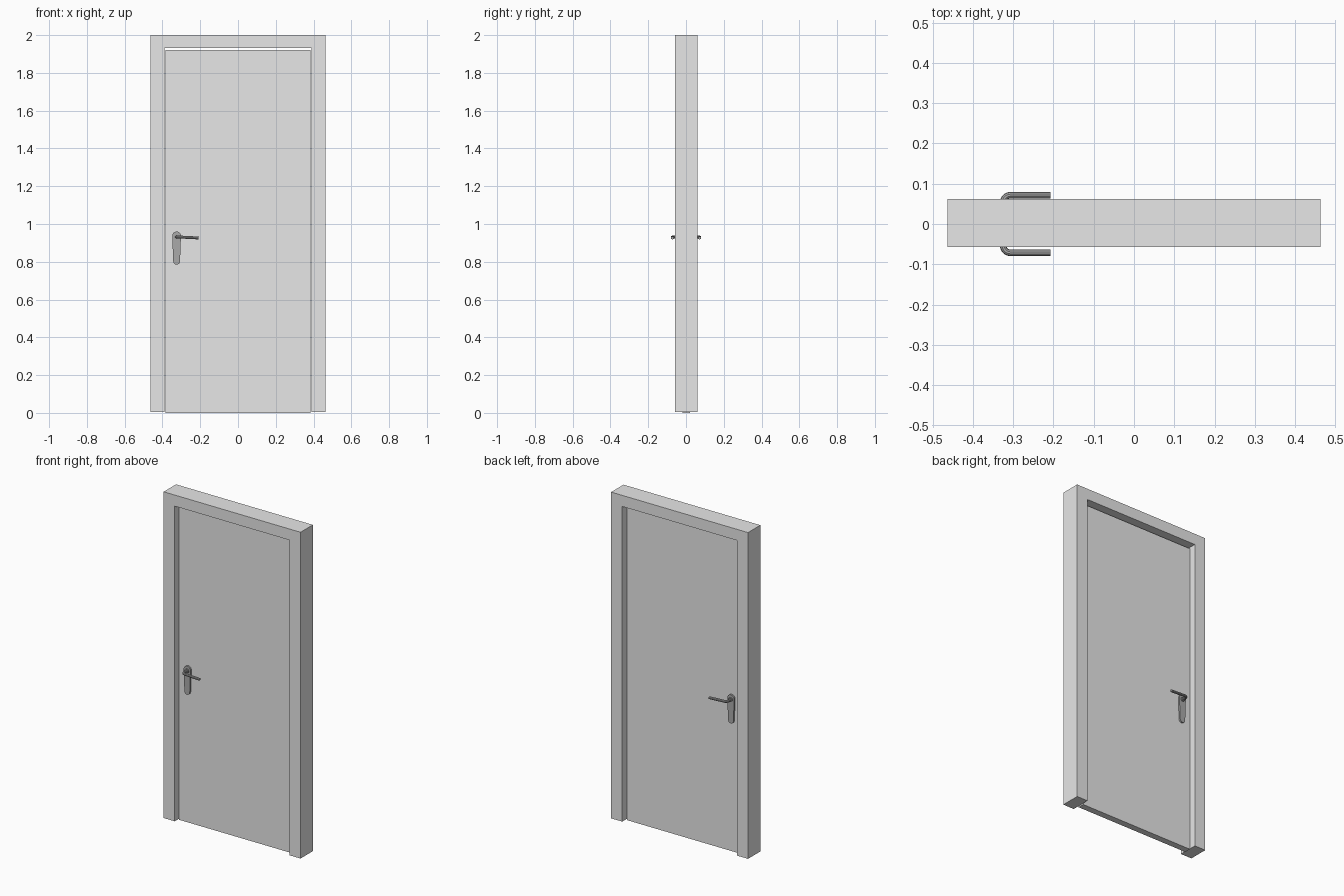
import bpy, bmesh
from math import sin, cos, pi, radians
from mathutils import Vector

cube = bpy.data.objects.get("Cube")
if cube:
    bpy.data.objects.remove(cube)


def material(name, value):
    m = bpy.data.materials.new(name)
    m.use_nodes = True
    m.diffuse_color = (value, value, value, 1)
    m.node_tree.nodes["Principled BSDF"].inputs["Base Color"].default_value = (value, value, value, 1)
    return m


LIGHT = material("light_grey_paint", 0.8)
METAL = material("dark_grey_metal", 0.4)


def slab(name, outline, y0, y1, mat, smooth=False):
    """Extrude an outline in the xz plane from y0 to y1."""
    bm = bmesh.new()
    face = bm.faces.new([bm.verts.new((x, y0, z)) for x, z in outline])
    new = bmesh.ops.extrude_face_region(bm, geom=[face])["geom"]
    verts = [v for v in new if isinstance(v, bmesh.types.BMVert)]
    bmesh.ops.translate(bm, verts=verts, vec=(0, y1 - y0, 0))
    bmesh.ops.recalc_face_normals(bm, faces=bm.faces)
    mesh = bpy.data.meshes.new(name)
    bm.to_mesh(mesh)
    bm.free()
    mesh.materials.append(mat)
    obj = bpy.data.objects.new(name, mesh)
    bpy.context.collection.objects.link(obj)
    if smooth:
        shade(obj)
    return obj


def select(obj):
    bpy.ops.object.select_all(action='DESELECT')
    obj.select_set(True)
    bpy.context.view_layer.objects.active = obj


def shade(obj):
    select(obj)
    bpy.ops.object.shade_smooth_by_angle(angle=radians(35))


def arc(x, z, r, start, end, steps):
    angles = [start + (end - start) * i / steps for i in range(steps + 1)]
    return [(x + r * cos(a), z + r * sin(a)) for a in angles]


# Frame: two jambs and a lintel in one piece
W, IN, FOOT, HEAD = 0.463, 0.388, 0.005, 1.932
slab("door_frame",
     [(-W, FOOT), (-W, 2), (W, 2), (W, FOOT), (IN, FOOT), (IN, HEAD), (-IN, HEAD), (-IN, FOOT)],
     -0.057, 0.062, LIGHT)

# Door leaf, with a narrow gap to the frame
D = 0.385
FRONT, BACK = -0.018, 0.022
slab("door_leaf", [(-D, 0), (D, 0), (D, 1.922), (-D, 1.922)], FRONT, BACK, LIGHT)

# Handle sets on both sides
HX, HZ = -0.325, 0.931
TIP = 0.0715
for side, face, s in (("front", FRONT, -1), ("back", BACK, 1)):
    # Backplate, rounded and narrower at the bottom
    plate = arc(HX, 0.937, 0.023, 0, pi, 14) + arc(HX, 0.803, 0.018, pi, 2 * pi, 14)
    slab(side + "_handle_plate", plate, face, face + s * 0.01, METAL, True)

    # Collar around the spindle
    collar = arc(HX, HZ, 0.013, 0, 2 * pi * 15 / 16, 15)
    slab(side + "_handle_collar", collar, face, face + s * 0.017, METAL, True)

    # Lever: a round bar bent through a right angle
    bend = 0.018
    path = [(HX, face, HZ)]
    path += [(x, s * y, HZ) for x, y in arc(HX + bend, TIP - bend, bend, pi, pi / 2, 8)]
    path.append((-0.208, s * TIP, HZ - 0.005))
    curve = bpy.data.curves.new(side + "_handle_lever", 'CURVE')
    curve.dimensions = '3D'
    curve.bevel_depth = 0.008
    curve.bevel_resolution = 3
    curve.use_fill_caps = True
    spline = curve.splines.new('POLY')
    spline.points.add(len(path) - 1)
    for point, co in zip(spline.points, path):
        point.co = (*Vector(co), 1)
    curve.materials.append(METAL)
    lever = bpy.data.objects.new(side + "_handle_lever", curve)
    bpy.context.collection.objects.link(lever)
    select(lever)
    bpy.ops.object.convert(target='MESH')
    shade(bpy.context.view_layer.objects.active)
